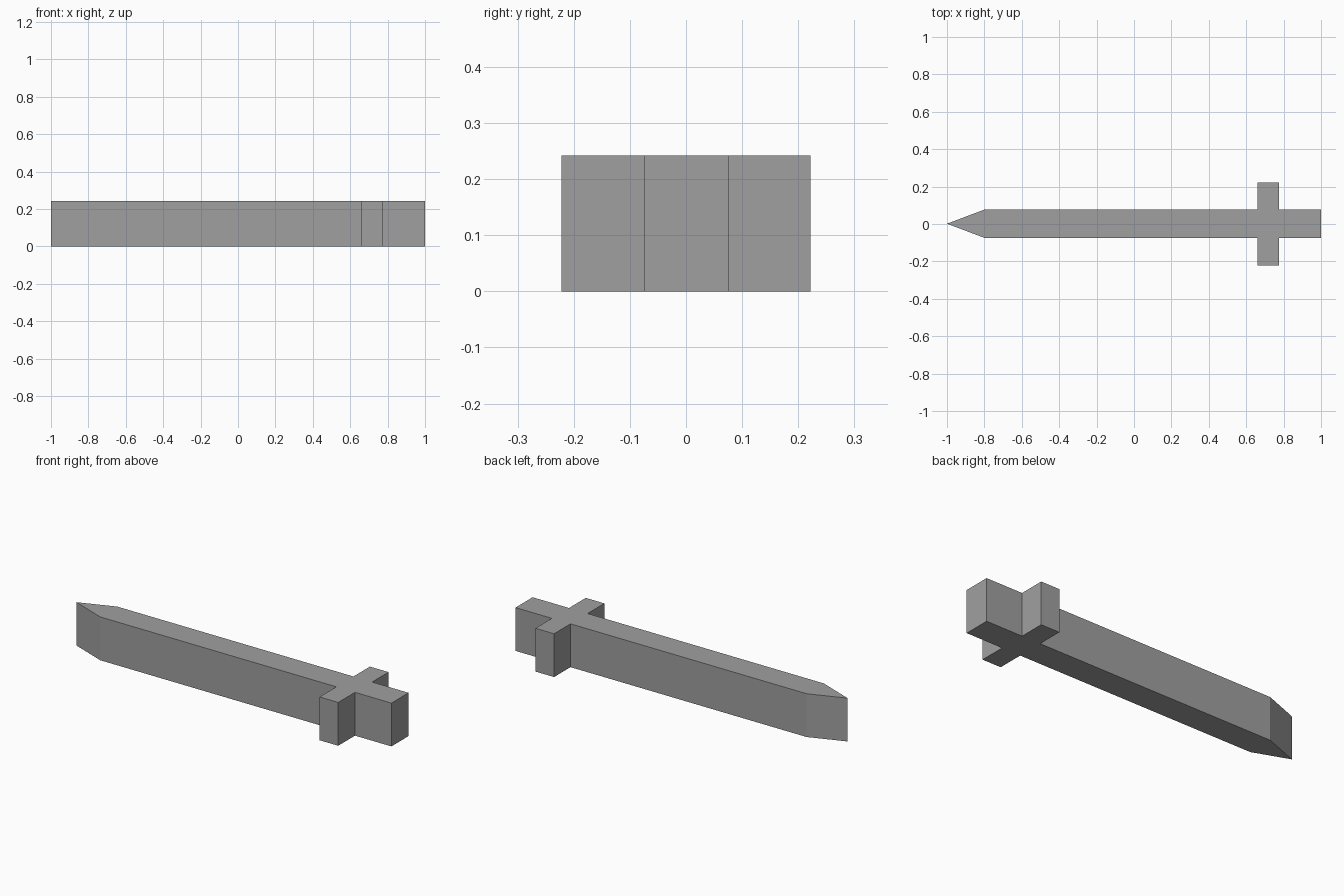
import bpy
import bmesh

cube = bpy.data.objects.get("Cube")
if cube:
    bpy.data.objects.remove(cube, do_unlink=True)

HEIGHT = 0.242
BLADE = 0.0755   # half width of blade and grip
GUARD = 0.222    # half width of crossguard
MID = 0.0015     # centre line of the blade

# One flat grey for the whole sword
grey = bpy.data.materials.new("plain grey")
grey.use_nodes = True
colour = (0.35, 0.35, 0.35, 1)
grey.diffuse_color = colour
grey.node_tree.nodes["Principled BSDF"].inputs["Base Color"].default_value = colour

# Half outline from the tip to the end of the grip, mirrored across the centre line
half = [(-0.8, BLADE), (0.66, BLADE), (0.66, GUARD),
        (0.775, GUARD), (0.775, BLADE), (1.0, BLADE)]


def side_point(x, w, side):
    centre = MID if w == BLADE else 0
    return (x, centre + side * w, 0)


outline = [(-1.0, MID, 0)]
outline += [side_point(x, w, -1) for x, w in half]
outline += [side_point(x, w, 1) for x, w in reversed(half)]

# Extrude the outline into a solid slab
bm = bmesh.new()
base = bm.faces.new([bm.verts.new(p) for p in outline])
result = bmesh.ops.extrude_face_region(bm, geom=[base], use_keep_orig=True)
top = [g for g in result["geom"] if isinstance(g, bmesh.types.BMVert)]
bmesh.ops.translate(bm, verts=top, vec=(0, 0, HEIGHT))
bmesh.ops.recalc_face_normals(bm, faces=bm.faces)

mesh = bpy.data.meshes.new("sword")
bm.to_mesh(mesh)
bm.free()
mesh.materials.append(grey)
sword = bpy.data.objects.new("sword", mesh)
bpy.context.collection.objects.link(sword)
